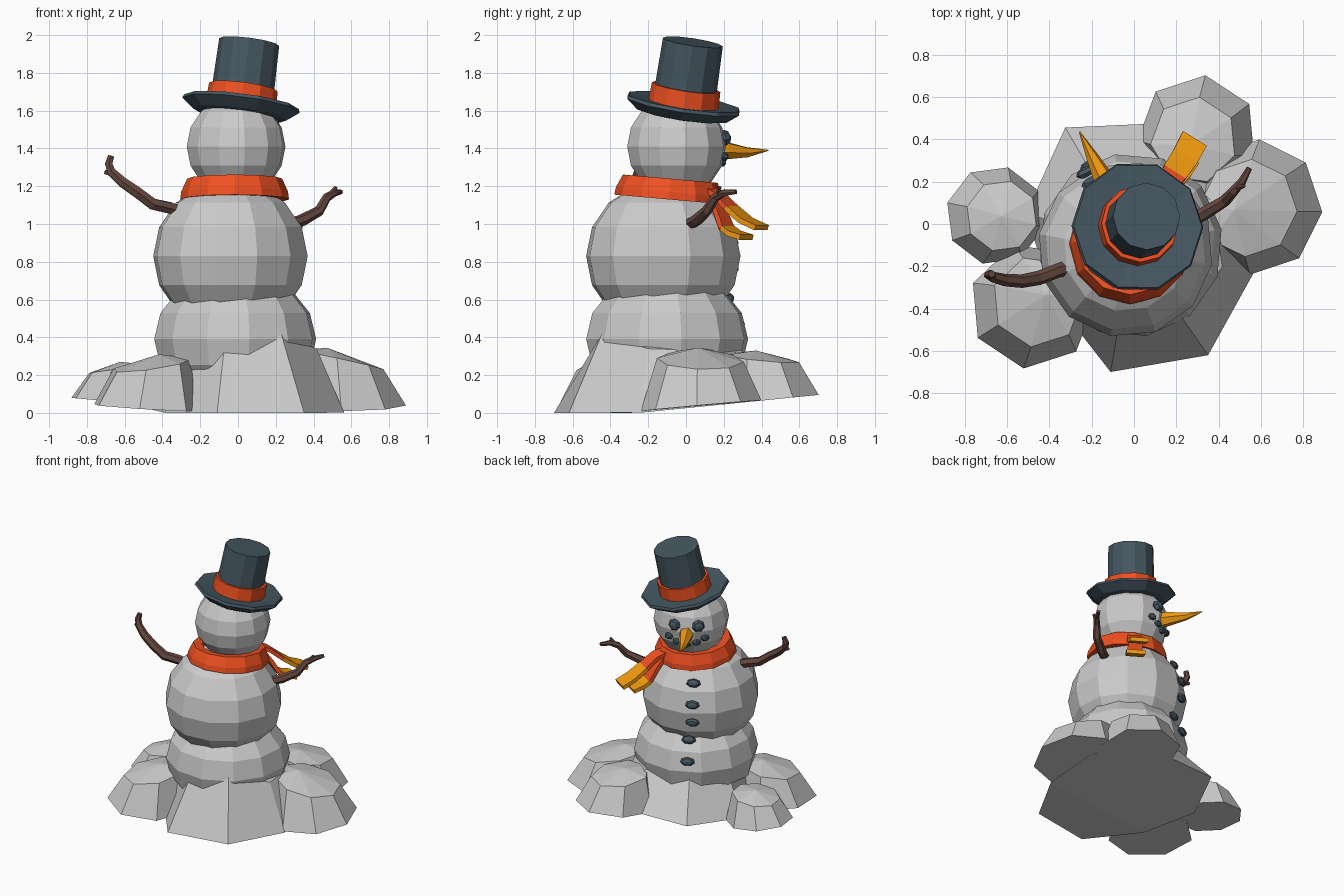
import bpy, bmesh
from math import sin, cos, radians, pi
from mathutils import Vector, Matrix

if "Cube" in bpy.data.objects:
    bpy.data.objects.remove(bpy.data.objects["Cube"])


def material(name, rgb):
    m = bpy.data.materials.new(name)
    m.diffuse_color = (*rgb, 1)
    m.use_nodes = True
    m.node_tree.nodes["Principled BSDF"].inputs["Base Color"].default_value = m.diffuse_color
    return m


DARK = material("slate", (0.06, 0.095, 0.12))
ORANGE = material("orange", (0.87, 0.08, 0.015))
YELLOW = material("amber", (0.9, 0.33, 0.005))
WOOD = material("bark", (0.13, 0.065, 0.05))


def finish(name, bm, mat=None):
    bmesh.ops.recalc_face_normals(bm, faces=bm.faces[:])
    me = bpy.data.meshes.new(name)
    bm.to_mesh(me)
    bm.free()
    ob = bpy.data.objects.new(name, me)
    bpy.context.collection.objects.link(ob)
    if mat:
        me.materials.append(mat)
    return ob


def loft(name, rings, mat=None, closed=False, fold=None):
    """Skin equal-length rings; cap the ends, or join last ring to first."""
    bm = bmesh.new()
    vs = [[bm.verts.new(p) for p in r] for r in rings]
    n = len(vs[0])
    pairs = list(zip(vs, vs[1:])) + ([(vs[-1], vs[0])] if closed else [])
    for a, b in pairs:
        for i in range(n):
            j = (i + 1) % n
            bm.faces.new((a[i], a[j], b[j], b[i]))
    if not closed:
        bm.faces.new(vs[-1])
        if fold:  # first cap bent along a line between two corners
            bm.faces.new(vs[0][fold[0]:fold[1] + 1])
            bm.faces.new(vs[0][fold[1]:] + vs[0][:fold[0] + 1])
        else:
            bm.faces.new(vs[0])
    return finish(name, bm, mat)


def lathe(name, profile, sides, matrix, mat, closed=False):
    rings = [[matrix @ Vector((r * cos(2 * pi * i / sides), r * sin(2 * pi * i / sides), z))
              for i in range(sides)] for r, z in profile]
    return loft(name, rings, mat, closed)


def tube(name, path, radii, sides, mat):
    pts = [Vector(p) for p in path]
    rings = []
    for i, p in enumerate(pts):
        t = (pts[min(i + 1, len(pts) - 1)] - pts[max(i - 1, 0)]).normalized()
        u = t.cross(Vector((0.3, -0.5, 0.2)).cross(t)).cross(t).normalized()
        v = t.cross(u)
        rings.append([p + radii[i] * (u * cos(2 * pi * k / sides) + v * sin(2 * pi * k / sides))
                      for k in range(sides)])
    return loft(name, rings, mat)


def strip(name, path, mat, widths, thick=0.014):
    side = Vector((0.85, -0.53, 0))
    pts = [Vector(p) for p in path]
    rings = []
    for i, p in enumerate(pts):
        t = (pts[min(i + 1, len(pts) - 1)] - pts[max(i - 1, 0)]).normalized()
        n = side.cross(t).normalized() * thick
        w = side * widths[i]
        rings.append([p + w + n, p - w + n, p - w - n, p + w - n])
    return loft(name, rings, mat)


# Snow balls
def ball(name, centre, r, rz, spin):
    bm = bmesh.new()
    mx = Matrix.Translation(centre) @ Matrix.Rotation(radians(spin), 4, 'Z') @ Matrix.Diagonal((r, r, rz, 1))
    bmesh.ops.create_uvsphere(bm, u_segments=12, v_segments=8, radius=1, matrix=mx)
    return finish(name, bm)


LOW, MID, HEAD = Vector((-0.015, -0.1, 0.39)), Vector((-0.04, -0.12, 0.83)), Vector((-0.01, -0.05, 1.41))
ball("lower_body", LOW, 0.435, 0.36, 10)
ball("middle_body", MID, 0.415, 0.40, 20)
ball("head", HEAD, 0.265, 0.265, 10)

# Snow base: broad eight-sided skirt with uneven crest, underside rising to the back
crest = [0.33, 0.34, 0.35, 0.34, 0.36, 0.34, 0.415, 0.34]
ang = [radians(30 + 45 * i) for i in range(8)]
ang[2] += radians(4)
reach = [0.58, 0.6, 0.67, 0.58, 0.5, 0.62, 0.60, 0.53]
foot = [(0.05 + r * cos(a), -0.1 + r * sin(a)) for a, r in zip(ang, reach)]
loft("snow_base", [
    [(x, y, max(0, 0.1 * (y + 0.25))) for x, y in foot],
    [(0.03 + 0.4 * cos(a), -0.1 + 0.4 * sin(a), z) for a, z in zip(ang, crest)],
    [(0.0 + 0.2 * cos(a), -0.1 + 0.2 * sin(a), 0.42) for a in ang]], fold=(4, 7))


# Snow mounds around the base, leaning towards the body
def mound(name, x, y, r, h, drop, tilt, sides, spin, lean):
    c = Vector((x, y))
    out = c.normalized()
    bm = bmesh.new()
    lower, upper = [], []
    for i in range(sides):
        a = 2 * pi * i / sides + radians(spin)
        d = Vector((cos(a), sin(a)))
        p, q = c + d * r, c - out * 0.03 + d * r * 0.72
        lower.append(bm.verts.new((p.x, p.y, max(0, tilt[0] * p.x + tilt[1] * p.y + tilt[2]))))
        upper.append(bm.verts.new((q.x, q.y, h - 0.015 - drop * (1 + d.dot(out)) / 2)))
    a = c - out * lean
    apex = bm.verts.new((a.x, a.y, h))
    for i in range(sides):
        j = (i + 1) % sides
        bm.faces.new((lower[i], lower[j], upper[j], upper[i]))
        bm.faces.new((upper[i], upper[j], apex))
    bm.faces.new(lower)
    finish(name, bm)


mound("snow_mound_left", -0.655, 0.04, 0.235, 0.27, 0.045, (-0.09, 0, 0), 8, 30, 0.03)
mound("snow_mound_front_left", -0.48, -0.385, 0.30, 0.31, 0.08, (-0.06, 0.03, 0.01), 7, 5, 0.08)
mound("snow_mound_back", 0.30, 0.42, 0.285, 0.33, 0.05, (0, 0.1, 0.025), 7, 31, 0.06)
mound("snow_mound_right", 0.57, 0.08, 0.32, 0.345, 0.10, (0.01, 0.09, 0.025), 8, -4, 0.10)

# Tilted hat: brim, crown and band
axis = Vector((0.13, 0.15, 1)).normalized()
hat = Matrix.Translation((0.012, -0.018, 1.6)) @ Vector((0, 0, 1)).rotation_difference(axis).to_matrix().to_4x4()
lathe("hat_brim", [(0.22, -0.025), (0.25, -0.02), (0.314, 0.03), (0.306, 0.048), (0.18, 0.035)], 10, hat, DARK)
lathe("hat_crown", [(0.167, 0.0), (0.16, 0.37)], 12, hat, DARK)
lathe("hat_band", [(0.188, 0.025), (0.183, 0.127), (0.15, 0.127), (0.15, 0.025)], 12, hat, ORANGE, True)

# Scarf loop and two tails with amber ends
loop = Matrix.Translation((-0.018, -0.088, 1.185)) @ Matrix.Rotation(radians(-5), 4, 'X')
lathe("scarf_loop", [(0.288, -0.055), (0.283, -0.015), (0.252, 0.055), (0.19, 0.05), (0.19, -0.05)],
      12, loop, ORANGE, True)
tails = {"upper": [(0.08, 0.11, 1.19), (0.14, 0.17, 1.155), (0.19, 0.24, 1.085),
                   (0.24, 0.315, 1.02), (0.285, 0.40, 0.98)],
         "lower": [(0.10, 0.13, 1.16), (0.14, 0.18, 1.07), (0.18, 0.215, 0.98),
                   (0.21, 0.255, 0.95), (0.25, 0.32, 0.93)]}
for key, path in tails.items():
    strip(f"scarf_tail_{key}", path[:3], ORANGE, (0.045, 0.05, 0.058))
    strip(f"scarf_end_{key}", path[2:], YELLOW, (0.06, 0.064, 0.066))

# Twig arms
tube("left_arm", [(-0.29, -0.20, 1.06), (-0.36, -0.22, 1.085), (-0.45, -0.255, 1.105), (-0.53, -0.27, 1.165),
                  (-0.61, -0.265, 1.22), (-0.67, -0.25, 1.275), (-0.685, -0.24, 1.32), (-0.672, -0.235, 1.36)],
     [0.034, 0.034, 0.034, 0.032, 0.03, 0.026, 0.022, 0.018], 6, WOOD)
tube("left_twig", [(-0.65, -0.255, 1.26), (-0.705, -0.24, 1.275)], [0.018, 0.012], 5, WOOD)
tube("right_arm", [(0.28, 0.02, 1.0), (0.34, 0.055, 1.02), (0.43, 0.11, 1.07), (0.47, 0.155, 1.14),
                   (0.51, 0.2, 1.165), (0.545, 0.265, 1.17)],
     [0.032, 0.032, 0.028, 0.024, 0.02, 0.013], 6, WOOD)
tube("right_twig", [(0.48, 0.165, 1.145), (0.52, 0.18, 1.195)], [0.016, 0.01], 5, WOOD)

# Face and buttons, all turned to the same heading
FACE = 117


def heading(az, el):
    a, e = radians(FACE + az), radians(el)
    return Vector((cos(a) * cos(e), sin(a) * cos(e), sin(e)))


def coal(name, pos, d, w, h, depth):
    bm = bmesh.new()
    mx = Matrix.Translation(pos) @ d.to_track_quat('Z', 'Y').to_matrix().to_4x4() @ Matrix.Diagonal((w, h, depth, 1))
    bmesh.ops.create_uvsphere(bm, u_segments=7, v_segments=4, radius=1, matrix=mx)
    finish(name, bm, DARK)


for i, az in enumerate((-19, 19)):
    d = heading(az, 10)
    coal(f"eye_{i + 1}", HEAD + d * 0.262, d, 0.046, 0.044, 0.034)
for i, (az, el) in enumerate([(-30, -12), (-16, -19), (0, -23), (16, -19), (30, -12)]):
    d = heading(az, el)
    coal(f"mouth_{i + 1}", HEAD + d * 0.258, d, 0.034, 0.025, 0.024)
for i, z in enumerate((0.47, 0.60, 0.765, 0.90, 1.04)):
    c, r, rz = (LOW, 0.432, 0.36) if z < 0.65 else (MID, 0.413, 0.40)
    k = (z - c.z) / rz
    flat = (1 - k * k) ** 0.5
    d = heading(0, 0)
    n = Vector((d.x * flat / r, d.y * flat / r, k / rz)).normalized()
    out = 0.015 if i == 1 else 0.004
    coal(f"button_{i + 1}", c + d * r * flat + Vector((0, 0, z - c.z)) + n * out, n, 0.053, 0.032, 0.025)

# Carrot nose
d = heading(0, 0)
base = HEAD + Vector((0, 0, -0.02))
tube("nose", [base + d * 0.2, base + d * 0.29, base + d * 0.42 + Vector((0, 0, -0.01)), base + d * 0.545],
     [0.056, 0.05, 0.028, 0.003], 6, YELLOW)
